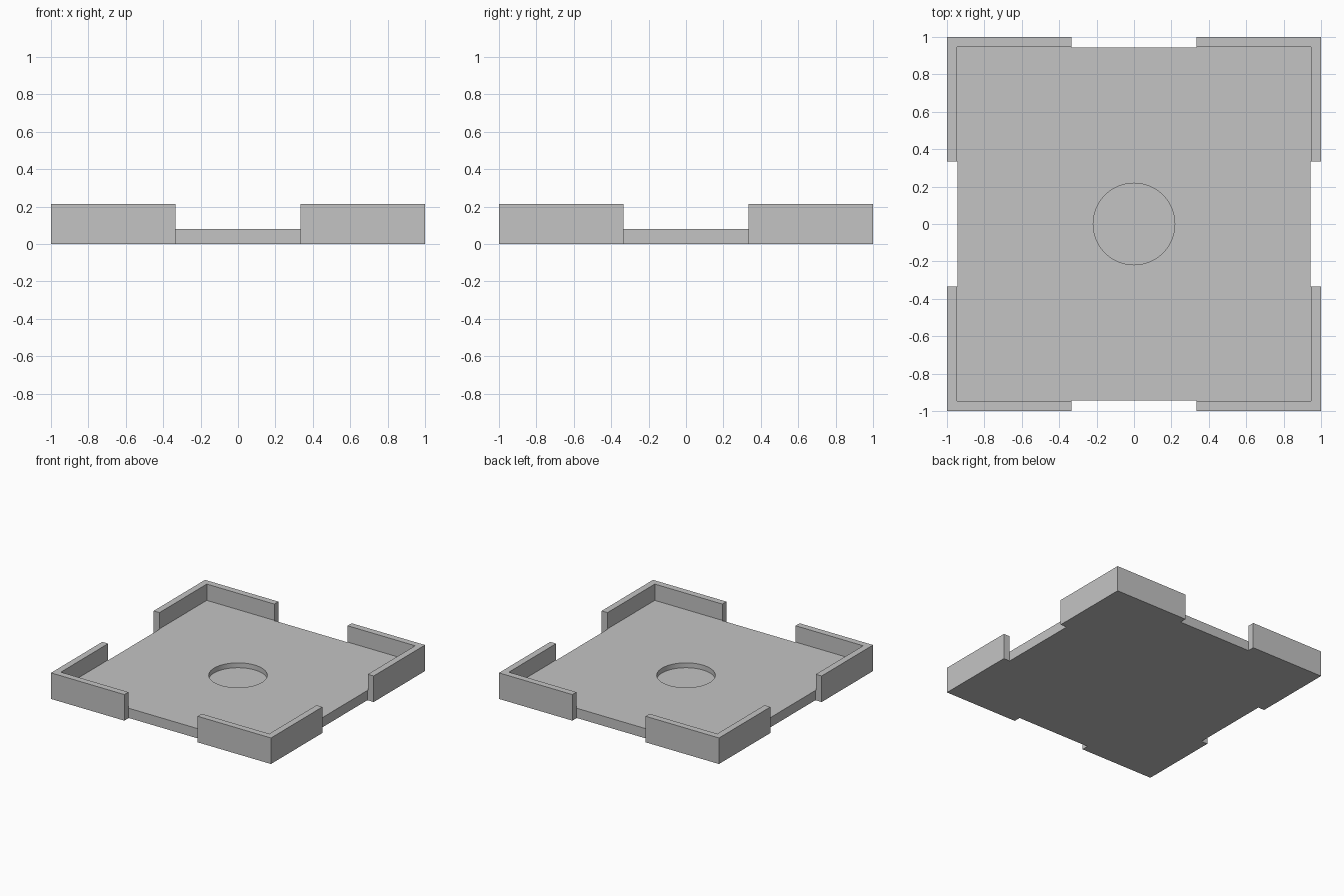
import bpy
import bmesh
from mathutils import Matrix, Vector

cube = bpy.data.objects.get("Cube")
if cube:
    bpy.data.objects.remove(cube, do_unlink=True)

HALF = 1.0          # outer half width
GAP = 0.333         # half width of the opening in each side
PLATE_EDGE = 0.943  # plate edge inside the openings
INNER = 0.947       # inner face of the corner walls
PLATE_TOP = 0.08
WALL_TOP = 0.214
RECESS_RADIUS = 0.218
RECESS_FLOOR = 0.04

grey = bpy.data.materials.new("plain grey")
grey.use_nodes = True
color = (0.55, 0.55, 0.55, 1)
grey.diffuse_color = color
grey.node_tree.nodes["Principled BSDF"].inputs["Base Color"].default_value = color


def add_object(name, bm):
    bmesh.ops.recalc_face_normals(bm, faces=bm.faces)
    mesh = bpy.data.meshes.new(name)
    bm.to_mesh(mesh)
    bm.free()
    mesh.materials.append(grey)
    obj = bpy.data.objects.new(name, mesh)
    bpy.context.collection.objects.link(obj)
    return obj


def cut(target, cutter):
    cutter.hide_render = True
    mod = target.modifiers.new("cut", 'BOOLEAN')
    mod.operation = 'DIFFERENCE'
    mod.solver = 'EXACT'
    mod.object = cutter
    bpy.context.view_layer.objects.active = target
    bpy.ops.object.modifier_apply(modifier=mod.name)
    bpy.data.objects.remove(cutter, do_unlink=True)


# Tray block: one notched corner turned through four quarters, then extruded
corner = [(PLATE_EDGE, GAP), (HALF, GAP), (HALF, HALF), (GAP, HALF), (GAP, PLATE_EDGE)]
outline = []
for quarter in range(4):
    for x, y in corner:
        for _ in range(quarter):
            x, y = -y, x
        outline.append((x, y, 0))
bm = bmesh.new()
base = bm.faces.new([bm.verts.new(p) for p in outline])
top = bmesh.ops.extrude_face_region(bm, geom=[base])
top_verts = [v for v in top["geom"] if isinstance(v, bmesh.types.BMVert)]
bmesh.ops.translate(bm, verts=top_verts, vec=Vector((0, 0, WALL_TOP)))
tray = add_object("corner_walled_tray", bm)

# Hollow that leaves the plate and four L-shaped corner walls
bm = bmesh.new()
bmesh.ops.create_cube(bm, size=1, matrix=Matrix.Translation((0, 0, PLATE_TOP + 0.5))
                      @ Matrix.Diagonal((2 * INNER, 2 * INNER, 1, 1)))
cut(tray, add_object("hollow_cutter", bm))

# Shallow round recess in the middle of the plate
bm = bmesh.new()
bmesh.ops.create_cone(bm, cap_ends=True, segments=96, radius1=RECESS_RADIUS,
                      radius2=RECESS_RADIUS, depth=1,
                      matrix=Matrix.Translation((0, 0, RECESS_FLOOR + 0.5)))
cut(tray, add_object("recess_cutter", bm))

# Smooth recess wall, sharp edges elsewhere
bpy.ops.object.select_all(action='DESELECT')
tray.select_set(True)
bpy.context.view_layer.objects.active = tray
bpy.ops.object.shade_smooth_by_angle()
